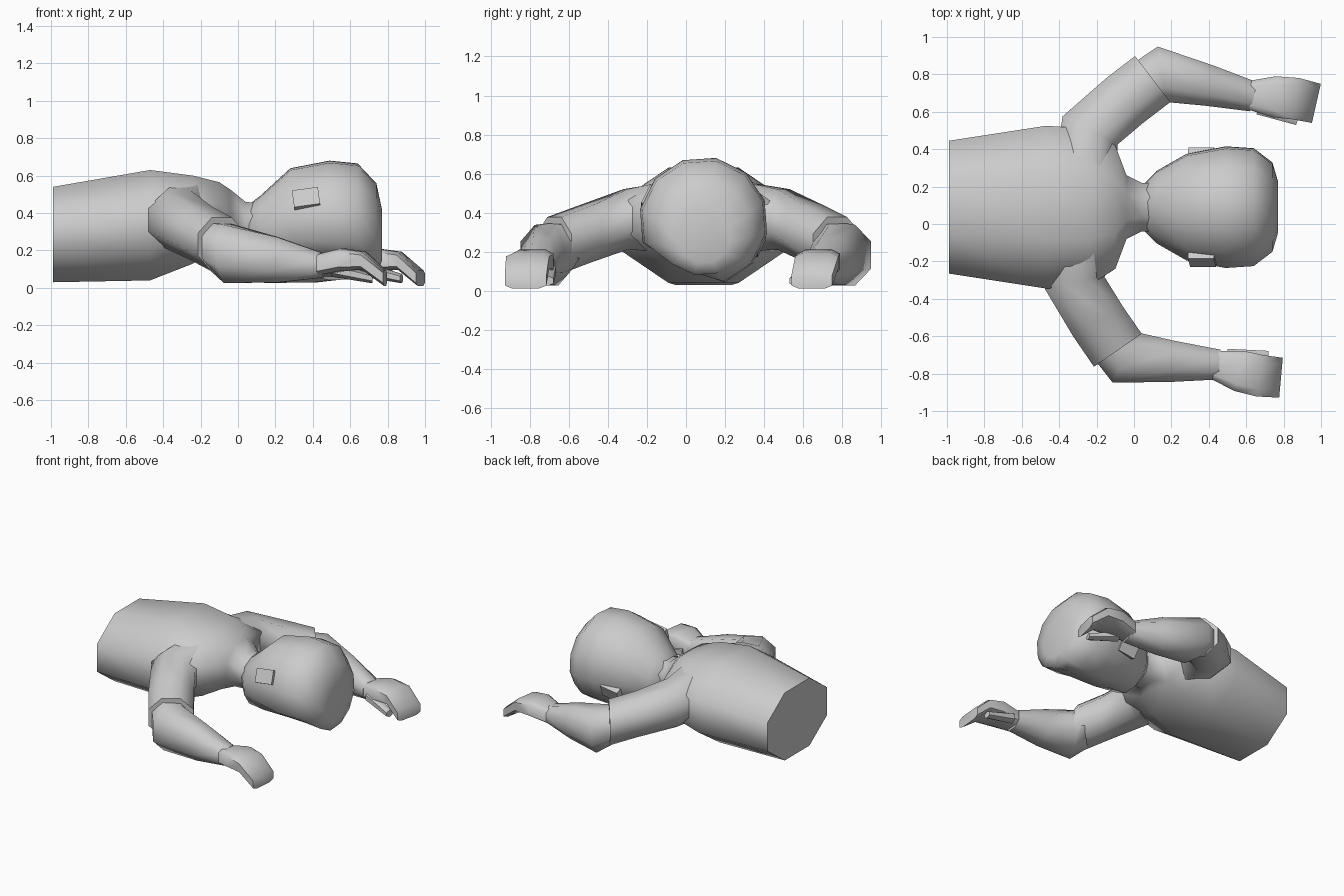
import bpy, bmesh
from math import sin, cos, pi, radians
from mathutils import Vector, Matrix

if "Cube" in bpy.data.objects:
    bpy.data.objects.remove(bpy.data.objects["Cube"])


def finish(name, bm):
    bmesh.ops.recalc_face_normals(bm, faces=bm.faces)
    me = bpy.data.meshes.new(name)
    bm.to_mesh(me)
    bm.free()
    ob = bpy.data.objects.new(name, me)
    bpy.context.collection.objects.link(ob)
    bpy.ops.object.select_all(action='DESELECT')
    ob.select_set(True)
    bpy.context.view_layer.objects.active = ob
    bpy.ops.object.shade_smooth_by_angle(angle=radians(58))
    return ob


def loft(name, rings, n=8, boxy=1.0, roll=0.0, floor=-9, place=Matrix()):
    """Skin rings (x, y, z, half width, half height), each square to the path."""
    bm = bmesh.new()
    path = [Vector(r[:2]) for r in rings]
    steps = [(b - a).normalized() for a, b in zip(path, path[1:])]
    steps = [steps[0]] + steps + [steps[-1]]
    shape = lambda v: abs(v) ** boxy * (1 if v > 0 else -1)
    top, up, rad = shape(cos(pi / n)), Vector((0, 0, 1)), radians(roll)
    loops = []
    for i, (x, y, z, w, h) in enumerate(rings):
        t = (steps[i] + steps[i + 1]).normalized()
        side = Vector((-t.y, t.x, 0))
        a, b = side * cos(rad) + up * sin(rad), up * cos(rad) - side * sin(rad)
        loop = []
        for k in range(n):
            ang = 2 * pi * (k + .5) / n
            u, v = w * shape(cos(ang)) / top, h * shape(sin(ang)) / top
            loop.append(bm.verts.new(place @ (Vector((x, y, z)) + a * u + b * max(v, floor))))
        loops.append(loop)
    for l0, l1 in zip(loops, loops[1:]):
        for k in range(n):
            j = (k + 1) % n
            bm.faces.new((l0[k], l0[j], l1[j], l1[k]))
    bm.faces.new(loops[0])
    bm.faces.new(loops[-1])
    return finish(name, bm)


# Torso tapering into the neck
torso = [(-.99, .285, .355, .255), (-.47, .335, .435, .295), (-.24, .365, .42, .235),
         (-.10, .385, .33, .18), (-.04, .37, .17, .155), (.04, .335, .13, .125),
         (.14, .33, .13, .12)]
loft("torso", [(x, .09, z, w, h) for x, z, w, h in torso])

# Head, face down with a flattened face, rolled to one side
roll = -26
head = [(.04, .32, .11), (.12, .30, .19), (.28, .355, .28), (.49, .355, .32),
        (.64, .35, .31), (.74, .32, .235), (.77, .28, .135)]
loft("head", [(x, .09, z, r, r) for x, z, r in head], n=12, roll=roll, floor=-.25)

# Ears
for name, s in (("ear_left", 1), ("ear_right", -1)):
    bm = bmesh.new()
    bmesh.ops.create_cube(bm, size=1)
    bmesh.ops.scale(bm, vec=(.14, .05, .10), verts=bm.verts)
    ear = finish(name, bm)
    ear.location = (.365, .09 + s * .275, .355 - s * .12)
    ear.rotation_euler = (radians(roll), radians(-8), 0)

# One arm measured from its shoulder; the other is mirrored and swung outward
sleeve = [(-.02, -.22, .38, .17, .18), (0, 0, .365, .165, .155),
          (.185, .16, .29, .155, .145), (.335, .275, .232, .155, .145)]
forearm = [(.285, .24, .23, .13, .12), (.385, .30, .182, .15, .155),
           (.635, .24, .15, .11, .122), (.875, .18, .12, .08, .065)]
hand = [(.84, .19, .12, .075, .055), (.985, .18, .15, .11, .06),
        (1.10, .17, .145, .112, .048), (1.21, .145, .053, .107, .042)]
thumb = [(.90, .12, .10, .035, .035), (1.11, .055, .05, .027, .022)]

left = Matrix.Translation((-.235, .50, 0))
right = (Matrix.Translation((-.32, -.31, 0)) @ Matrix.Diagonal((1, -1, 1, 1))
         @ Matrix.Rotation(radians(18), 4, 'Z'))
for side, place in (("left", left), ("right", right)):
    loft("sleeve_" + side, sleeve, place=place)
    loft("forearm_" + side, forearm, boxy=.9, place=place)
    loft("hand_" + side, hand, boxy=.5, place=place)
    loft("thumb_" + side, thumb, n=6, place=place)
